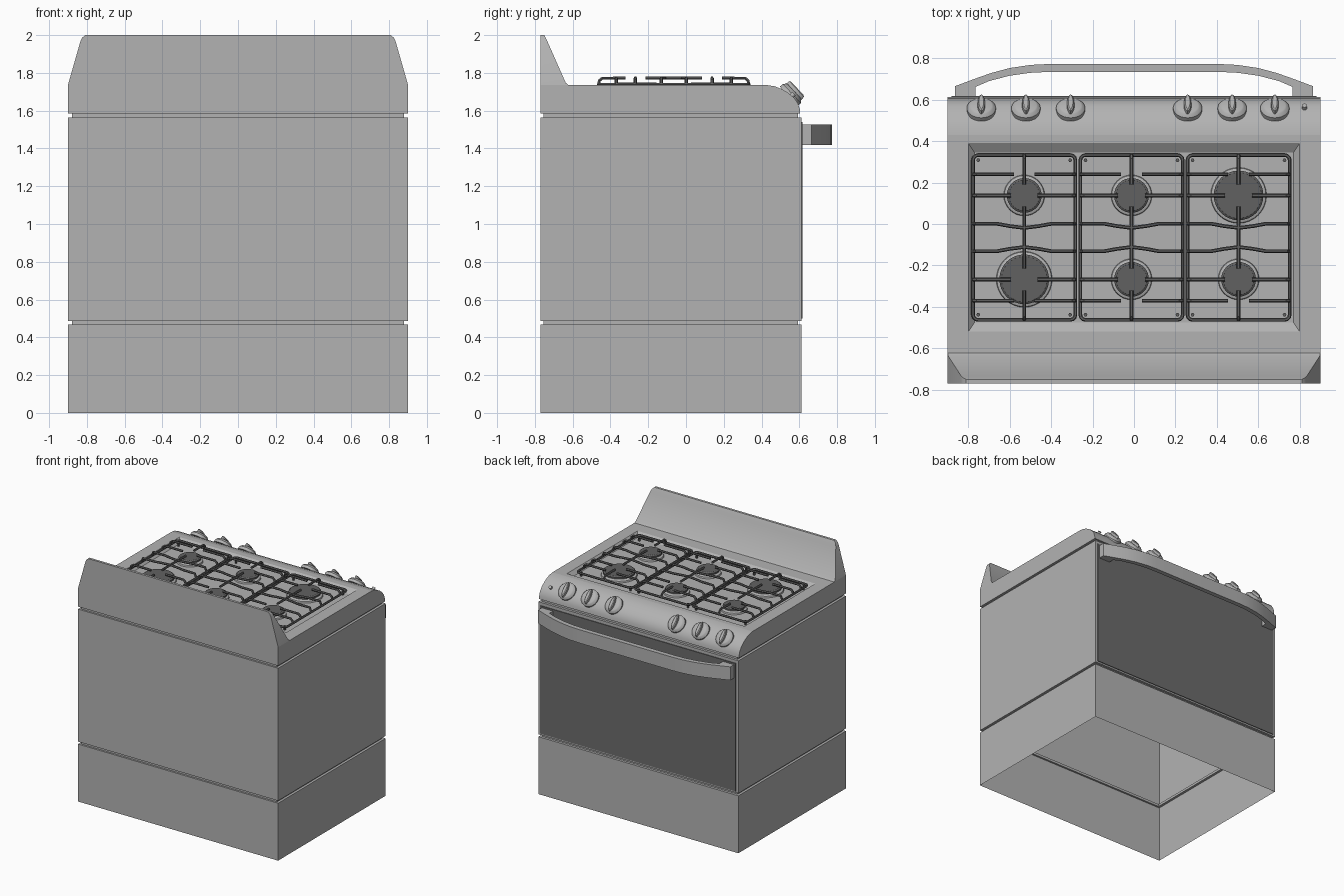
import bpy, bmesh, math
from mathutils import Matrix, Vector

cube = bpy.data.objects.get("Cube")
if cube:
    bpy.data.objects.remove(cube, do_unlink=True)

made = []


def material(name, value):
    m = bpy.data.materials.new(name)
    m.use_nodes = True
    color = (value, value, value, 1)
    m.diffuse_color = color
    m.node_tree.nodes["Principled BSDF"].inputs["Base Color"].default_value = color
    return m


STEEL = material("grey enamel", 0.45)
GLASS = material("dark door glass", 0.15)
IRON = material("dark cast iron", 0.12)


def add_object(name, mesh, mat, matrix=None):
    mesh.materials.clear()
    mesh.materials.append(mat)
    ob = bpy.data.objects.new(name, mesh)
    bpy.context.collection.objects.link(ob)
    if matrix:
        ob.matrix_world = matrix
    made.append(ob)
    return ob


def loft(name, rings, mat, start=True, end=True, matrix=None, drop=None, up=False):
    """Bridge closed rings of points; drop removes faces by a rule."""
    bm = bmesh.new()
    loops = [[bm.verts.new(p) for p in ring] for ring in rings]
    n = len(loops[0])
    for a, b in zip(loops, loops[1:]):
        for i in range(n):
            j = (i + 1) % n
            bm.faces.new((a[i], a[j], b[j], b[i]))
    if start:
        bm.faces.new(loops[0][::-1])
    if end:
        bm.faces.new(loops[-1])
    bmesh.ops.recalc_face_normals(bm, faces=bm.faces[:])
    bm.normal_update()
    if up and sum(f.normal.z * f.calc_area() for f in bm.faces) < 0:
        bmesh.ops.reverse_faces(bm, faces=bm.faces[:])
    if drop:
        bmesh.ops.delete(bm, geom=[f for f in bm.faces if drop(f)], context="FACES")
    mesh = bpy.data.meshes.new(name)
    bm.to_mesh(mesh)
    bm.free()
    return add_object(name, mesh, mat, matrix)


def rect(hx, y0, y1, z):
    return [(-hx, y0, z), (hx, y0, z), (hx, y1, z), (-hx, y1, z)]


def ellipse(rx, ry, z, n=32):
    return [(rx * math.cos(i * math.tau / n), ry * math.sin(i * math.tau / n), z)
            for i in range(n)]


def tubes(name, paths, radius, mat):
    """Mesh of round bars; each path is (points, closed)."""
    cu = bpy.data.curves.new(name, "CURVE")
    cu.dimensions = "3D"
    cu.bevel_depth = radius
    cu.bevel_resolution = 1
    cu.use_fill_caps = True
    for pts, closed in paths:
        sp = cu.splines.new("POLY")
        sp.points.add(len(pts) - 1)
        for p, co in zip(sp.points, pts):
            p.co = (*co, 1)
        sp.use_cyclic_u = closed
    tmp = bpy.data.objects.new(name, cu)
    bpy.context.collection.objects.link(tmp)
    bpy.context.view_layer.update()
    mesh = bpy.data.meshes.new_from_object(
        tmp.evaluated_get(bpy.context.evaluated_depsgraph_get()))
    bpy.data.objects.remove(tmp, do_unlink=True)
    return mesh


BACK, FRONT, TOP = -0.77, 0.612, 1.735

# Hollow cabinet, open below, with two shadow grooves
cabinet = []
for z0, z1 in ((0, 0.467), (0.487, 1.565)):
    cabinet += [rect(0.9, BACK, FRONT, z0), rect(0.9, BACK, FRONT, z1)]
    cabinet += [rect(0.88, BACK + 0.015, FRONT - 0.02, z) for z in (z1, z1 + 0.02)]
cabinet.append(rect(0.9, BACK, 0.605, 1.585))
loft("cabinet", cabinet, STEEL, False, False)

# Oven door glass
loft("door_glass", [[(x, y, z) for x, z in ((-0.88, 0.5), (0.88, 0.5), (0.88, 1.54), (-0.88, 1.54))]
                    for y in (FRONT, FRONT + 0.006)], GLASS)

# Cooktop sides and rounded control panel
side = [(BACK, 1.585), (0.605, 1.585), (0.602, 1.61), (0.592, 1.64), (0.572, 1.668),
        (0.54, 1.695), (0.505, 1.715), (0.47, 1.729), (0.43, TOP), (BACK, TOP)]
loft("cooktop_shell", [[(x, y, z) for y, z in side] for x in (-0.9, 0.9)], STEEL,
     drop=lambda f: abs(f.normal.z) > 0.999)

# Top surface with the recessed burner pan
loft("cooktop_pan", [rect(0.9, BACK, 0.43, TOP), rect(0.8, -0.52, 0.39, TOP),
                     rect(0.77, -0.475, 0.345, 1.705)], STEEL, start=False, up=True)

# Tapered backsplash
loft("backsplash", [rect(0.9, BACK, -0.622, TOP), rect(0.897, BACK, -0.637, 1.748),
                    rect(0.835, BACK, -0.733, 1.965), rect(0.826, BACK, -0.742, 1.985),
                    rect(0.81, BACK, -0.75, 2.0)], STEEL, start=False)

# Pan supports
R, HX, HY, Z0, Z1 = 0.009, 0.247, 0.398, 1.739, 1.772


def corner(cx, cy, a0, r=0.025):
    return [(cx + r * math.cos(a0 + k * math.pi / 6), cy + r * math.sin(a0 + k * math.pi / 6), Z0)
            for k in range(4)]


ix, iy = HX - 0.025, HY - 0.025
frame = (corner(ix, iy, 0) + corner(-ix, iy, math.pi / 2)
         + corner(-ix, -iy, math.pi) + corner(ix, -iy, -math.pi / 2))
bars = [(frame, True), ([(0, -0.15, Z1), (0, 0.15, Z1)], False)]
for s in (-1, 1):
    # finger along y, wavy cross bar
    bars.append(([(0, s * HY, Z0), (0, s * (HY - 0.005), Z1 - 0.012),
                  (0, s * (HY - 0.02), Z1), (0, s * 0.255, Z1)], False))
    wave = [(-0.2, 0.066), (-0.13, 0.066), (-0.07, 0.055), (0, 0.046),
            (0.07, 0.055), (0.13, 0.066), (0.2, 0.066)]
    bars.append(([(-HX, s * 0.066, Z0), (-HX + 0.015, s * 0.066, Z1)]
                 + [(x, s * y, Z1) for x, y in wave]
                 + [(HX - 0.015, s * 0.066, Z1), (HX, s * 0.066, Z0)], False))
    for t in (-1, 1):
        # side fingers and corner feet
        for y, tip in ((0.305, 0.05), (0.203, 0.065)):
            bars.append(([(t * HX, s * y, Z0), (t * (HX - 0.005), s * y, Z1 - 0.012),
                          (t * (HX - 0.02), s * y, Z1), (t * tip, s * y, Z1)], False))
        bars.append(([(t * ix, s * iy, Z0), (t * ix, s * iy, 1.705)], False))
grate_mesh = tubes("pan_support", bars, R, IRON)

columns = (-0.53, -0.012, 0.505)
rows = (-0.267, 0.138)
for i, x in enumerate(columns):
    add_object("pan_support_%d" % (i + 1), grate_mesh, IRON, Matrix.Translation((x, -0.065, 0)))
    # Burners: grey ring and dark cap
    for j, y in enumerate(rows):
        big = (i, j) in ((0, 0), (2, 1))
        r = 0.12 if big else 0.084
        at = Matrix.Translation((x, y, 1.705))
        tag = "_%d_%d" % (i + 1, j + 1)
        loft("burner_ring" + tag, [ellipse(r + 0.015, r + 0.015, 0), ellipse(r + 0.012, r + 0.012, 0.012),
                                   ellipse(r - 0.02, r - 0.02, 0.024)], STEEL, matrix=at)
        loft("burner_cap" + tag, [ellipse(r, r, 0.024), ellipse(r, r, 0.036),
                                  ellipse(r - 0.01, r - 0.01, 0.043)], IRON, matrix=at)

# Control knobs with raised grips
tilt = Matrix.Rotation(-0.82, 4, "X")
for i, x in enumerate((-0.737, -0.522, -0.306, 0.259, 0.474, 0.68)):
    at = Matrix.Translation((x, 0.553, 1.684)) @ tilt
    loft("knob_%d" % (i + 1), [ellipse(0.07, 0.07, -0.012), ellipse(0.07, 0.07, 0.01),
                               ellipse(0.058, 0.058, 0.024), ellipse(0.05, 0.05, 0.028)],
         STEEL, matrix=at)
    loft("knob_grip_%d" % (i + 1), [ellipse(0.02, 0.06, 0.01, 20), ellipse(0.017, 0.057, 0.045, 20),
                                    ellipse(0.011, 0.048, 0.05, 20)], STEEL, matrix=at)

# Ignition button
loft("ignition_button", [ellipse(0.013, 0.013, -0.01, 16), ellipse(0.013, 0.013, 0.014, 16)],
     STEEL, matrix=Matrix.Translation((0.823, 0.562, 1.68)) @ tilt)

# Bowed door handle
half_out = [(0.865, 0.61), (0.865, 0.665), (0.78, 0.697), (0.69, 0.729), (0.6, 0.753), (0.5, 0.768), (0.42, 0.772)]
half_in = [(0.765, 0.61), (0.765, 0.662), (0.7, 0.69), (0.6, 0.716), (0.5, 0.73), (0.42, 0.734)]
plan = (half_out + [(-x, y) for x, y in half_out[::-1]]
        + [(-x, y) for x, y in half_in] + half_in[::-1])
loft("door_handle", [[(x, y, z) for x, y in plan] for z in (1.418, 1.527)], STEEL)

# Smooth rounded parts, keep edges crisp
bpy.ops.object.select_all(action="DESELECT")
for ob in made:
    ob.select_set(True)
bpy.context.view_layer.objects.active = made[0]
bpy.ops.object.shade_smooth_by_angle(angle=math.radians(30))
